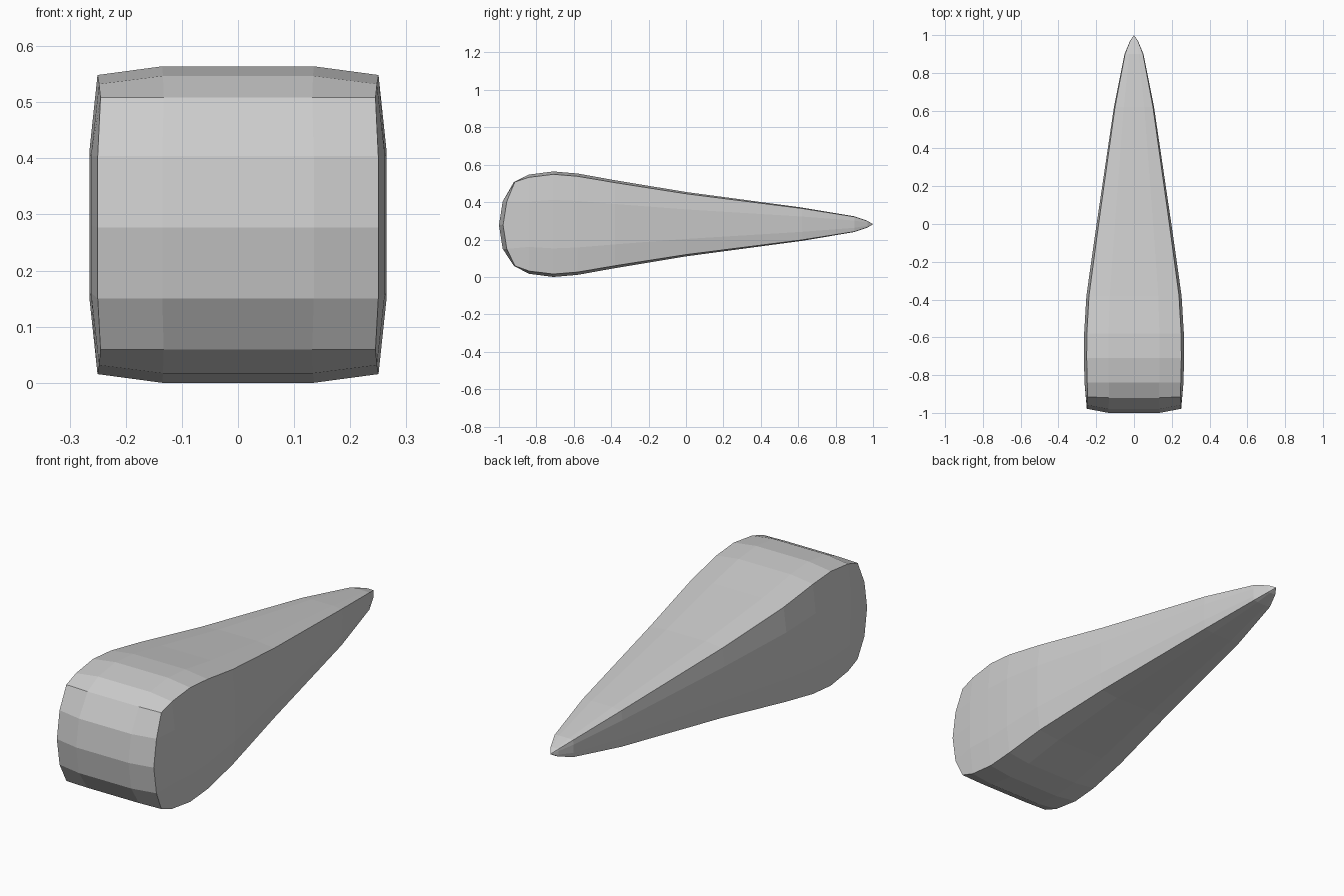
import bpy, bmesh

if "Cube" in bpy.data.objects:
    bpy.data.objects.remove(bpy.data.objects["Cube"])

ZC = 0.284
# Stations along the body: y, half width, half height
stations = [(-0.84, 0.262, 0.265), (-0.71, 0.265, 0.282), (-0.58, 0.264, 0.271),
            (-0.38, 0.252, 0.235), (0.0, 0.198, 0.172), (0.62, 0.106, 0.089),
            (0.9, 0.05, 0.042), (0.97, 0.021, 0.018)]
U = [-1, -0.51, 0, 0.51, 1]
# Grid indices walked around the outline of a 5 x 5 section
RIM = ([(i, 0) for i in range(4)] + [(4, j) for j in range(4)] +
       [(i, 4) for i in range(4, 0, -1)] + [(0, j) for j in range(4, 0, -1)])

bm = bmesh.new()


def ring(y, w, h):
    verts = []
    for i, j in RIM:
        x, z = U[i] * w, U[j] * h
        if i in (0, 4) and j in (0, 4):     # corners sit slightly inward
            x, z = x * 0.945, z * 0.945
        elif i in (0, 4):
            z *= 0.9
        verts.append(bm.verts.new((x, y, ZC + z)))
    return verts


# Rounded blunt front, bulging forward in both directions
front_y = [-0.92, -0.98, -1.0, -0.98, -0.92]
front_z = [-0.223, -0.132, -0.005, 0.122, 0.226]
front_x = [-0.25, -0.135, 0, 0.135, 0.25]
cap = {}
for i in range(5):
    for j in range(5):
        edge_col, edge_row = i in (0, 4), j in (0, 4)
        x = front_x[i] * (0.98 if edge_row else 1)
        y = front_y[j] + (0.022 if edge_col and not edge_row else 0.005 if edge_col else 0)
        cap[i, j] = bm.verts.new((x, y, ZC + front_z[j]))
for i in range(4):
    for j in range(4):
        bm.faces.new((cap[i, j], cap[i + 1, j], cap[i + 1, j + 1], cap[i, j + 1]))

# Tapering body lofted back to the pointed tip
previous = [cap[k] for k in RIM]
n = len(RIM)
for s in stations:
    current = ring(*s)
    for k in range(n):
        m = (k + 1) % n
        bm.faces.new((previous[k], current[k], current[m], previous[m]))
    previous = current
tip = bm.verts.new((0, 1.0, ZC))
for k in range(n):
    bm.faces.new((previous[k], tip, previous[(k + 1) % n]))

# Stand on the ground plane
low = min(v.co.z for v in bm.verts)
for v in bm.verts:
    v.co.z -= low
bmesh.ops.recalc_face_normals(bm, faces=bm.faces)
mesh = bpy.data.meshes.new("tapered_wedge")
bm.to_mesh(mesh)
bm.free()
bpy.context.collection.objects.link(bpy.data.objects.new("tapered_wedge", mesh))
